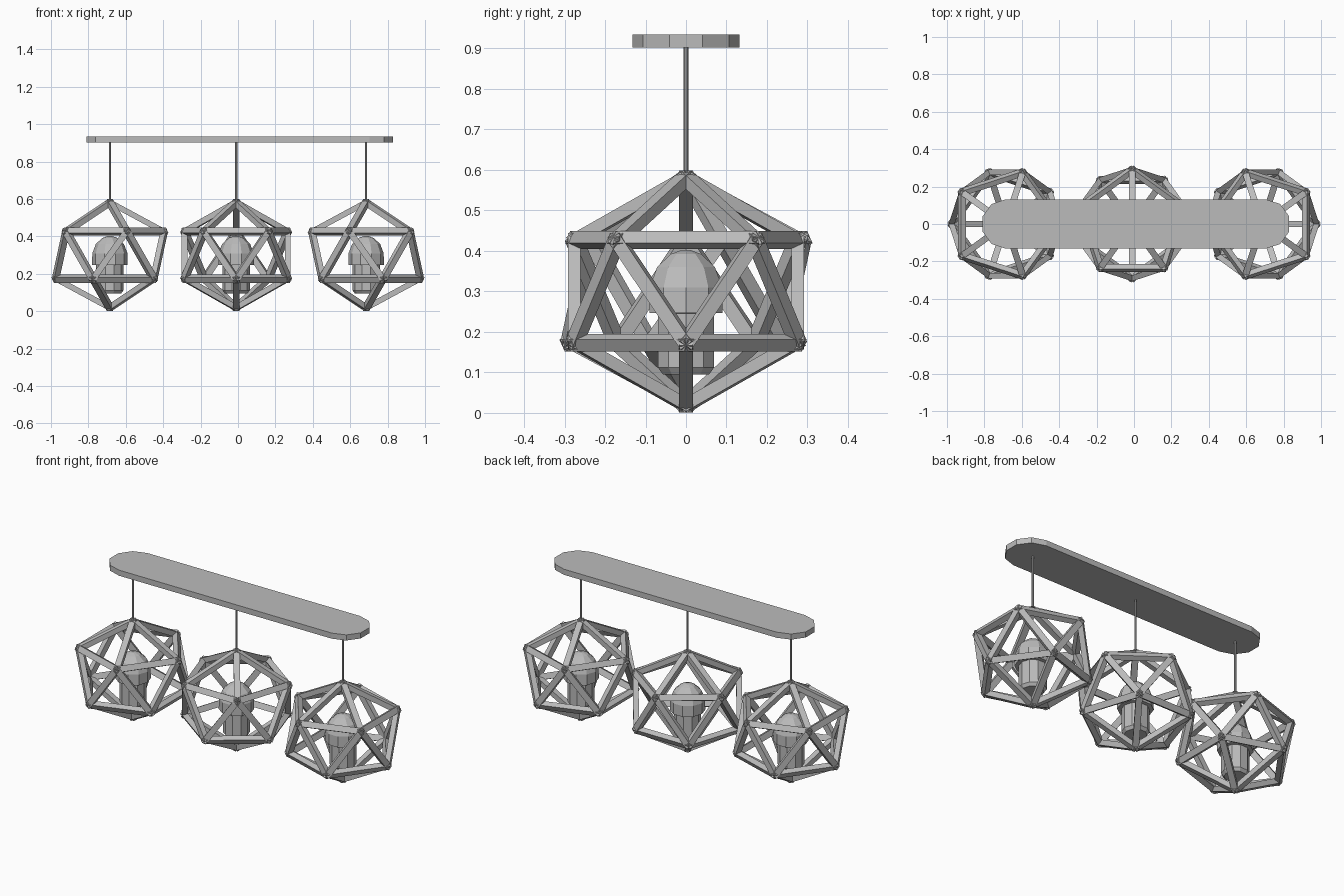
import bpy, bmesh, math
from mathutils import Vector, Matrix

if "Cube" in bpy.data.objects:
    bpy.data.objects.remove(bpy.data.objects["Cube"])

grey = bpy.data.materials.new("warm_grey_metal")
grey.diffuse_color = (0.5, 0.5, 0.5, 1)
grey.use_nodes = True
grey.node_tree.nodes["Principled BSDF"].inputs["Base Color"].default_value = grey.diffuse_color


def finish(bm, name):
    bmesh.ops.recalc_face_normals(bm, faces=bm.faces)
    me = bpy.data.meshes.new(name)
    bm.to_mesh(me)
    bm.free()
    me.materials.append(grey)
    ob = bpy.data.objects.new(name, me)
    bpy.context.collection.objects.link(ob)
    return ob


# Ceiling plate: long shape with five-sided round ends
def canopy():
    bm = bmesh.new()
    r, half = 0.132, 0.694
    pts = []
    for side, start in ((1, -90), (-1, 90)):
        for i in range(6):
            a = math.radians(start + 36 * i)
            pts.append((0.01 + side * half + r * math.cos(a), r * math.sin(a), 0.902))
    f = bm.faces.new([bm.verts.new(p) for p in pts])
    ext = bmesh.ops.extrude_face_region(bm, geom=[f])
    bmesh.ops.translate(bm, vec=(0, 0, 0.033),
                        verts=[v for v in ext["geom"] if isinstance(v, bmesh.types.BMVert)])
    finish(bm, "ceiling_plate")


# Hanging rod
def rod(x, name):
    bm = bmesh.new()
    bmesh.ops.create_cone(bm, cap_ends=True, segments=8, radius1=0.006, radius2=0.006,
                          depth=0.32, matrix=Matrix.Translation((x, 0, 0.75)))
    finish(bm, name)


# Icosahedron cage of square bars; angle is the direction of a lower-ring corner
def cage(x, angle, name):
    bm = bmesh.new()
    ring, dz, width, thick = 0.306, 0.134, 0.034, 0.03

    def corner(a, z):
        a = math.radians(a)
        return Vector((ring * math.cos(a), ring * math.sin(a), z))
    low = [corner(angle + 72 * i, -dz) for i in range(5)]
    up = [corner(angle + 36 + 72 * i, dz) for i in range(5)]
    top, bottom = Vector((0, 0, 0.299)), Vector((0, 0, -0.299))
    edges = []
    for i in range(5):
        j = (i + 1) % 5
        edges += [(low[i], low[j]), (up[i], up[j]), (low[i], up[i]), (up[i], low[j]),
                  (top, up[i]), (bottom, low[i])]
    for a, b in edges:
        along = (b - a).normalized()
        out = (a + b) / 2
        out = (out - along * out.dot(along)).normalized()
        across = out.cross(along)
        mid = (a + b) / 2 - out * thick / 2 + Vector((x, 0, 0.3))
        rot = Matrix((along, across, out)).transposed().to_4x4()
        size = Matrix.Diagonal(((b - a).length, width, thick, 1))
        bmesh.ops.create_cube(bm, size=1, matrix=Matrix.Translation(mid) @ rot @ size)
    finish(bm, name)


# Bulb with its socket, turned from a profile
def lathe(x, profile, name, n=10):
    bm = bmesh.new()
    rings = []
    for r, z in profile:
        rings.append([bm.verts.new((x + r * math.cos(math.tau * i / n),
                                    r * math.sin(math.tau * i / n), z)) for i in range(n)])
    for a, b in zip(rings, rings[1:]):
        for i in range(n):
            j = (i + 1) % n
            bm.faces.new((a[i], a[j], b[j], b[i]))
    bm.faces.new(rings[0])
    bm.faces.new(rings[-1])
    finish(bm, name)


canopy()
for side, x, ang in (("left", -0.685, 180), ("middle", -0.01, -90), ("right", 0.685, 0)):
    rod(x, side + "_rod")
    cage(x, ang, side + "_cage")
    lathe(x, [(0.072, 0.246), (0.095, 0.247), (0.094, 0.31), (0.075, 0.36),
              (0.04, 0.392), (0.012, 0.402)], side + "_bulb")
    lathe(x, [(0.06, 0.095), (0.073, 0.112), (0.073, 0.25)], side + "_socket")
